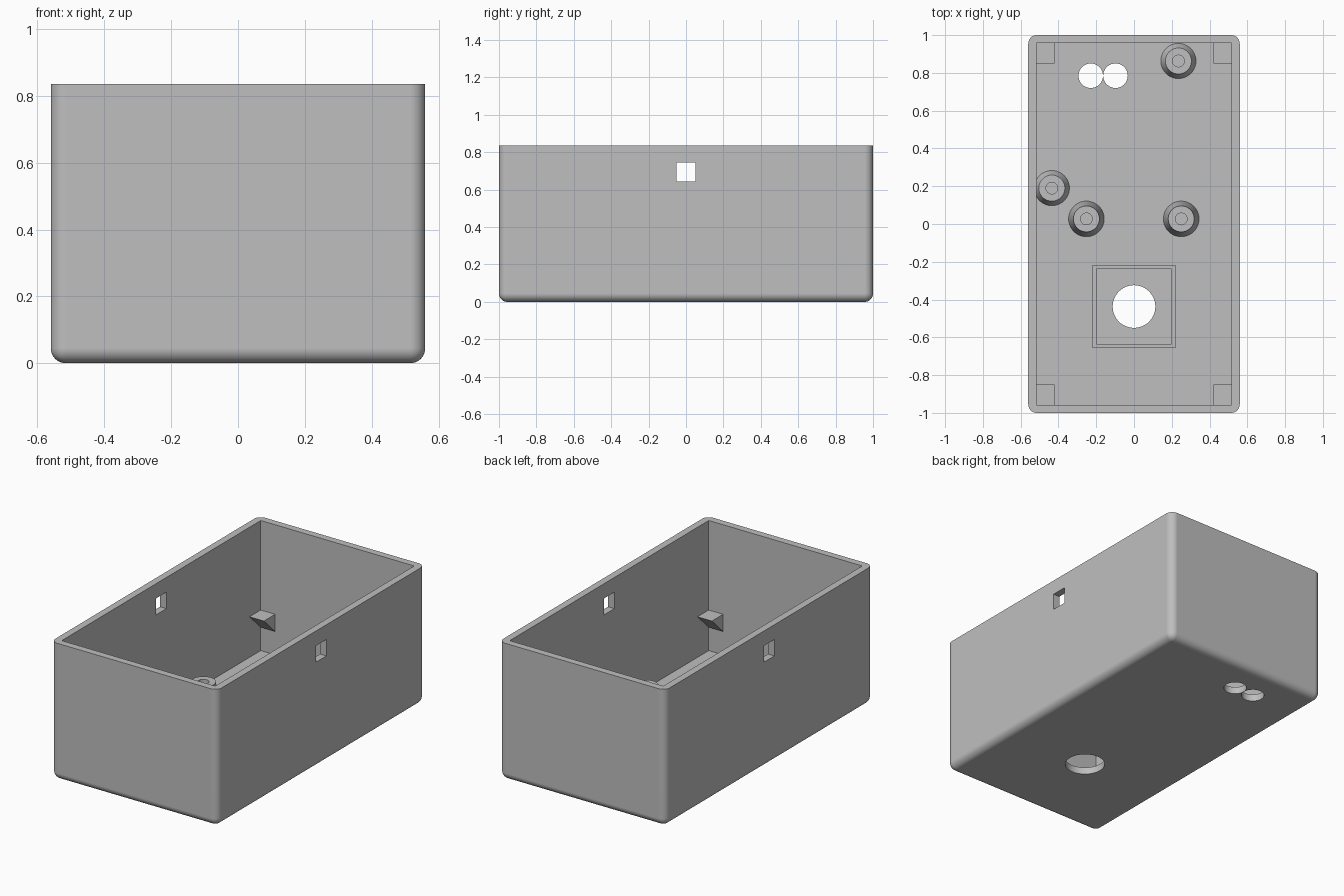
import bpy, bmesh, math
from mathutils import Vector

if "Cube" in bpy.data.objects:
    bpy.data.objects.remove(bpy.data.objects["Cube"], do_unlink=True)

# Overall sizes
HX, HY, H = 0.56, 1.0, 0.835
WALL = 0.043
IX, IY = HX - WALL, HY - WALL
FLOOR = WALL

grey = bpy.data.materials.new("plain grey")
grey.use_nodes = True
GREY = (0.52, 0.52, 0.52, 1)
grey.diffuse_color = GREY
grey.node_tree.nodes["Principled BSDF"].inputs["Base Color"].default_value = GREY


def to_object(name, bm):
    bmesh.ops.recalc_face_normals(bm, faces=bm.faces)
    mesh = bpy.data.meshes.new(name)
    bm.to_mesh(mesh)
    bm.free()
    obj = bpy.data.objects.new(name, mesh)
    bpy.context.collection.objects.link(obj)
    mesh.materials.append(grey)
    return obj


def box_mesh(lo, hi):
    bm = bmesh.new()
    bmesh.ops.create_cube(bm, size=1)
    lo, hi = Vector(lo), Vector(hi)
    for v in bm.verts:
        v.co = (lo + hi) / 2 + v.co * (hi - lo)
    return bm


def activate(obj):
    bpy.ops.object.select_all(action="DESELECT")
    obj.select_set(True)
    bpy.context.view_layer.objects.active = obj


def cut(obj, cutter):
    cutter.hide_render = True
    mod = obj.modifiers.new("cut", "BOOLEAN")
    mod.operation, mod.solver, mod.object = "DIFFERENCE", "EXACT", cutter
    activate(obj)
    bpy.ops.object.modifier_apply(modifier=mod.name)
    bpy.data.objects.remove(cutter, do_unlink=True)


def smooth(obj):
    activate(obj)
    bpy.ops.object.shade_smooth_by_angle(angle=math.radians(30))


def hole_cutter(x, y, r):
    bm = bmesh.new()
    bmesh.ops.create_cone(bm, cap_ends=True, segments=48, radius1=r, radius2=r, depth=0.3)
    bmesh.ops.translate(bm, verts=bm.verts, vec=(x, y, 0))
    return to_object("hole_cutter", bm)


# Case: rounded sides and bottom, square open rim
bm = box_mesh((-HX, -HY, 0), (HX, HY, H))
edges = [e for e in bm.edges if min(v.co.z for v in e.verts) < H / 2]
bmesh.ops.bevel(bm, geom=edges, offset=0.045, segments=8, profile=0.5, affect="EDGES")
case = to_object("case", bm)
cut(case, to_object("cavity", box_mesh((-IX, -IY, FLOOR), (IX, IY, 1))))

# Window through both long walls
cut(case, to_object("window_cutter", box_mesh((-1, -0.05, 0.645), (1, 0.05, 0.745))))

# Round openings in the floor
for x, y, r in ((0, -0.437, 0.113), (-0.229, 0.785, 0.065), (-0.098, 0.785, 0.065)):
    cut(case, hole_cutter(x, y, r))
smooth(case)
weighted = case.modifiers.new("clean_normals", "WEIGHTED_NORMAL")
weighted.keep_sharp = True

# Raised square frame round the large opening
frame = to_object("sensor_frame", box_mesh((-0.22, -0.656, FLOOR - 0.01), (0.22, -0.217, 0.08)))
cut(frame, to_object("frame_cutter", box_mesh((-0.198, -0.635, 0), (0.198, -0.237, 0.3))))


# Tapered screw posts with a blind hole, turned from a closed profile
def post(name, x, y, top):
    base = FLOOR - 0.005
    profile = [(0.031, base), (0.095, base), (0.069, top), (0.031, top)]
    bm = bmesh.new()
    verts = [bm.verts.new((r, 0, z)) for r, z in profile]
    loop = [bm.edges.new((verts[i], verts[(i + 1) % 4])) for i in range(4)]
    bmesh.ops.spin(bm, geom=verts + loop, cent=(0, 0, 0), axis=(0, 0, 1),
                   angle=math.tau, steps=40)
    bmesh.ops.remove_doubles(bm, verts=bm.verts, dist=0.0001)
    bmesh.ops.translate(bm, verts=bm.verts, vec=(x, y, 0))
    smooth(to_object(name, bm))


post("tall_post_left", 0.25, 0.027, 0.28)
post("tall_post_right", -0.252, 0.027, 0.28)
post("short_post_back", 0.235, 0.863, 0.11)
post("short_post_side", -0.435, 0.19, 0.11)

# Wedge supports in the four corners, flat on top and sloped below
for sx, side in ((1, "left"), (-1, "right")):
    for sy, end in ((1, "back"), (-1, "front")):
        bm = bmesh.new()
        section = [(IY - 0.108, 0.29), (IY + 0.005, 0.29), (IY + 0.005, 0.18)]
        face = bm.faces.new([bm.verts.new((sx * (IX - 0.097), sy * y, z)) for y, z in section])
        new = bmesh.ops.extrude_face_region(bm, geom=[face])["geom"]
        bmesh.ops.translate(bm, verts=[g for g in new if isinstance(g, bmesh.types.BMVert)],
                            vec=(sx * 0.102, 0, 0))
        to_object(f"corner_support_{end}_{side}", bm)
